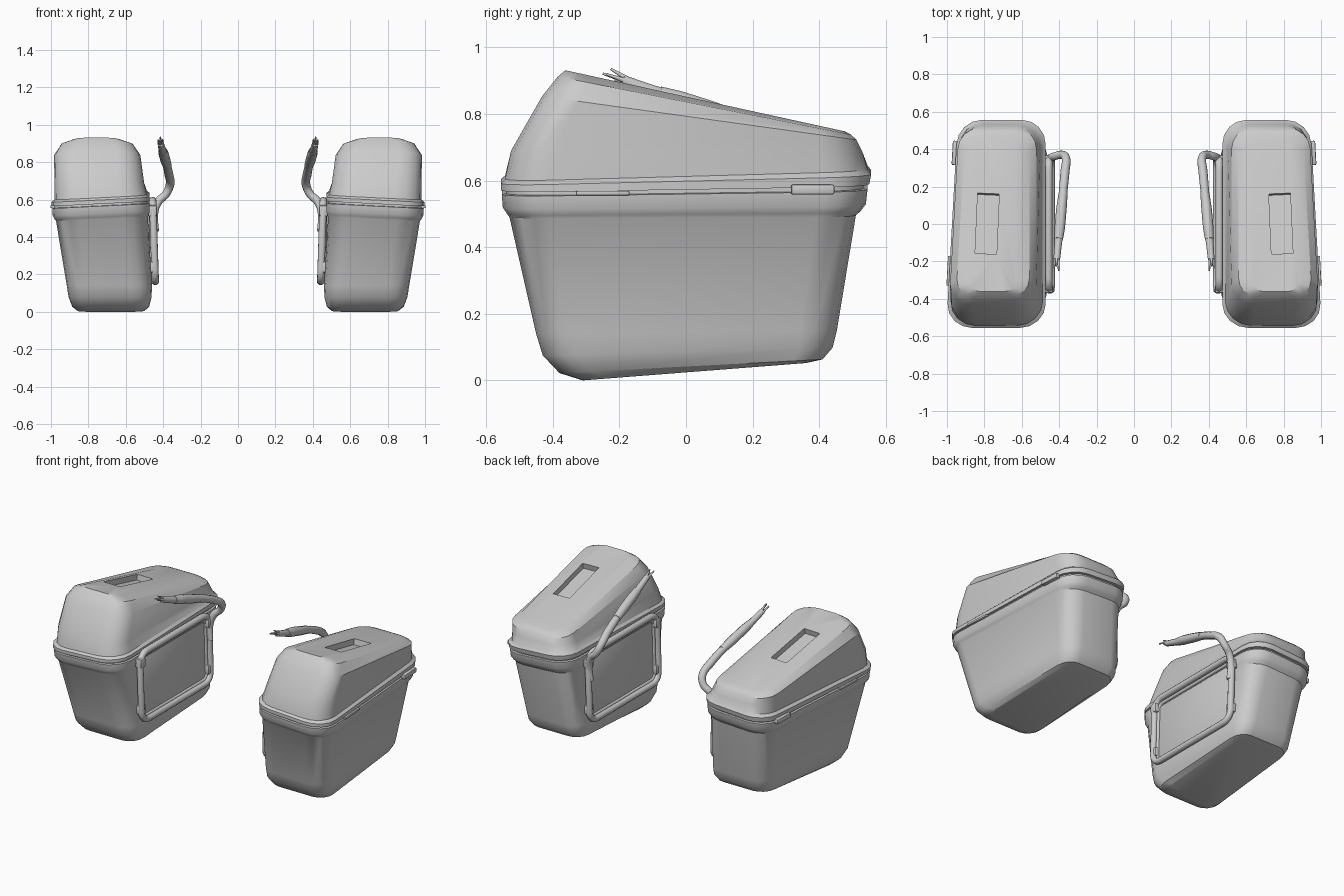
import bpy, bmesh, math
from mathutils import Matrix, Vector, Euler

if "Cube" in bpy.data.objects:
    bpy.data.objects.remove(bpy.data.objects["Cube"])


def finish(ob, angle=32, mirror=True):
    bpy.ops.object.select_all(action='DESELECT')
    bpy.context.view_layer.objects.active = ob
    ob.select_set(True)
    bpy.ops.object.shade_smooth_by_angle(angle=math.radians(angle))
    if mirror:
        m = ob.modifiers.new("other_side", 'MIRROR')
        m.use_mirror_merge = False
    return ob


def new_object(name, bm):
    bmesh.ops.recalc_face_normals(bm, faces=bm.faces)
    me = bpy.data.meshes.new(name)
    bm.to_mesh(me)
    bm.free()
    ob = bpy.data.objects.new(name, me)
    bpy.context.collection.objects.link(ob)
    return ob


def ring(x0, x1, y0, y1, zf, zb, cx, cy, roll=0, segs=4):
    """Rounded plan outline, tilted front to back, outer side tapering rearward."""
    pts = []
    corners = [(x1 - cx, y1 - cy, 0), (x0 + cx, y1 - cy, 90),
               (x0 + cx, y0 + cy, 180), (x1 - cx, y0 + cy, 270)]
    for px, py, a0 in corners:
        for i in range(segs + 1):
            a = math.radians(a0 + 90 * i / segs)
            x, y = px + cx * math.cos(a), py + cy * math.sin(a)
            t = (y - y0) / (y1 - y0)
            z = zf + (zb - zf) * t - roll * (x - 0.73)
            x -= 0.05 * (y / 0.9 + 0.5) * (x - x0) / (x1 - x0)
            pts.append((x, y, z))
    return pts


def loft(name, rings):
    bm = bmesh.new()
    loops = [[bm.verts.new(p) for p in ring(*r)] for r in rings]
    for a, b in zip(loops, loops[1:]):
        n = len(a)
        for i in range(n):
            bm.faces.new((a[i], a[(i + 1) % n], b[(i + 1) % n], b[i]))
    bm.faces.new(loops[0])
    bm.faces.new(loops[-1])
    return new_object(name, bm)


def box(name, center, size, rot=(0, 0, 0), bevel=0.0):
    bm = bmesh.new()
    mat = Matrix.LocRotScale(Vector(center), Euler(rot), Vector(size))
    bmesh.ops.create_cube(bm, size=1, matrix=mat)
    if bevel:
        bmesh.ops.bevel(bm, geom=bm.edges[:], offset=bevel, segments=2,
                        profile=0.5, affect='EDGES')
    return new_object(name, bm)


def tube(name, pts, radius, cyclic=False, radii=None, smooth=True):
    cu = bpy.data.curves.new(name, 'CURVE')
    cu.dimensions = '3D'
    cu.bevel_depth = radius
    cu.bevel_resolution = 3
    cu.use_fill_caps = True
    sp = cu.splines.new('BEZIER' if smooth else 'POLY')
    points = sp.bezier_points if smooth else sp.points
    points.add(len(pts) - 1)
    for i, (p, c) in enumerate(zip(points, pts)):
        p.co = c if smooth else (*c, 1)
        p.radius = radii[i] if radii else 1
        if smooth:
            p.handle_left_type = p.handle_right_type = 'AUTO'
    sp.resolution_u = 6
    sp.use_cyclic_u = cyclic
    ob = bpy.data.objects.new(name, cu)
    bpy.context.collection.objects.link(ob)
    bpy.ops.object.select_all(action='DESELECT')
    bpy.context.view_layer.objects.active = ob
    ob.select_set(True)
    bpy.ops.object.convert(target='MESH')
    return finish(bpy.context.object, 50)


def frame_path(hy, z0, z1, r, x0, x1):
    """Rounded rectangle standing against the inner wall."""
    pts = []
    for cy, cz, a0 in [(hy - r, z1 - r, 0), (r - hy, z1 - r, 90),
                       (r - hy, z0 + r, 180), (hy - r, z0 + r, 270)]:
        for i in range(6):
            a = math.radians(a0 + 18 * i)
            y, z = cy + r * math.cos(a), cz + r * math.sin(a)
            pts.append((x0 + (x1 - x0) * (z - z0) / (z1 - z0), y, z))
    return pts


# Lower case with a flange around its mouth
finish(loft("case_body", [
    (.50, .87, -.31, .36, .000, .052, .07, .07),
    (.475, .895, -.38, .41, .022, .063, .09, .09),
    (.462, .912, -.43, .44, .075, .098, .10, .10),
    (.46, .922, -.45, .453, .14, .15, .11, .11),
    (.482, .975, -.53, .51, .495, .50, .13, .12, .04),
    (.476, .982, -.538, .525, .507, .515, .13, .12, .05),
    (.472, .992, -.55, .54, .525, .535, .14, .13, .05),
    (.472, .995, -.553, .545, .565, .58, .14, .13, .05),
    (.484, .983, -.541, .533, .567, .582, .14, .13, .05),
    (.484, .983, -.541, .533, .59, .61, .14, .13, .05)]))

# Sloping faceted lid with a lip at the seam
lid = loft("case_lid", [
    (.472, .998, -.556, .55, .577, .595, .14, .13, .05),
    (.472, .998, -.556, .556, .598, .625, .14, .13, .05),
    (.488, .982, -.543, .545, .61, .64, .14, .13, .05),
    (.502, .985, -.525, .53, .69, .685, .14, .13),
    (.522, .99, -.432, .512, .853, .722, .12, .11),
    (.56, .955, -.385, .495, .912, .738, .10, .09),
    (.63, .89, -.362, .475, .931, .748, .07, .06)])

# Grip recess cut into the lid top
cutter = box("recess_cutter", (.785, .005, .865), (.115, .33, .1),
             (math.radians(-12.3), 0, math.radians(2.5)))
cutter.hide_render = True
cut = lid.modifiers.new("recess", 'BOOLEAN')
cut.object = cutter
cut.operation = 'DIFFERENCE'
cut.solver = 'EXACT'
bpy.context.view_layer.objects.active = lid
bpy.ops.object.modifier_apply(modifier="recess")
bpy.data.objects.remove(cutter, do_unlink=True)
finish(lid, 28)

# Seam clips on the outer side
finish(box("seam_latch", (.957, .38, .573), (.03, .13, .03), (0, 0, .055), .006))
finish(box("seam_strip", (.986, -.25, .562), (.025, .16, .014), (0, 0, .055), .004))

# Mounting panel and frame on the inner side
finish(box("mount_panel", (.470, 0, .37), (.018, .64, .36), (0, .03, 0), .004))
tube("panel_rim", frame_path(.33, .18, .565, .04, .457, .467), .011, True, smooth=False)
tube("mount_frame", frame_path(.352, .162, .595, .065, .442, .456), .02, True, smooth=False)

# Clamps joining the frame to the case
for i, (y, z) in enumerate([(.345, .54), (-.345, .54), (.345, .24), (-.345, .24)]):
    finish(box(f"frame_clamp_{i + 1}", (.458, y, z), (.05, .05, .06), bevel=.01))

# Bent support arm with a thicker grip sleeve
tube("support_arm",
     [(.437, .345, .43), (.447, .352, .53), (.425, .362, .59), (.385, .37, .63),
      (.364, .352, .68), (.369, .28, .73), (.388, .08, .81),
      (.403, -.08, .86), (.413, -.19, .90)],
     .022, radii=[.7, 1, 1, 1, 1.05, 1.1, 1, .95, .8])
tube("arm_sleeve", [(.378, .17, .78), (.388, .08, .81), (.397, -.02, .842), (.403, -.08, .86)],
     .028, radii=[.85, 1, 1, .85])

# Frayed strands at the arm tip
for i, (dx, dz) in enumerate([(-.012, .008), (.012, .006), (0, .022), (.002, -.01)]):
    tube(f"tip_strand_{i + 1}",
         [(.413 + dx * .6, -.17, .893 + dz * .4), (.415 + dx, -.25 + .012 * i, .913 + dz)],
         .009, radii=[1, .4], smooth=False)
